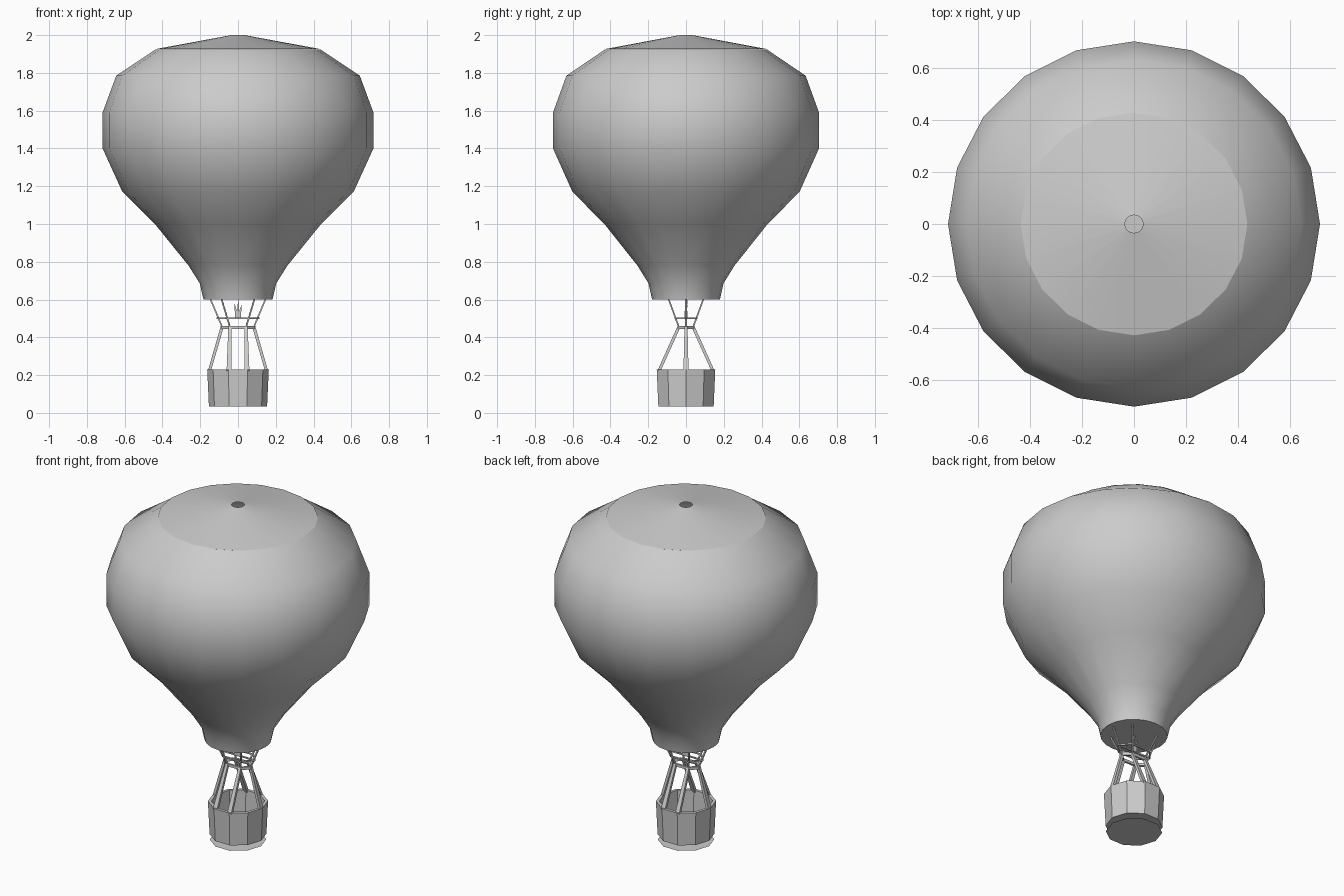
import bpy, bmesh, math
from mathutils import Vector

if "Cube" in bpy.data.objects:
    bpy.data.objects.remove(bpy.data.objects["Cube"])

grey = bpy.data.materials.new("light_grey")
grey.diffuse_color = (0.6, 0.6, 0.6, 1)
grey.use_nodes = True
grey.node_tree.nodes["Principled BSDF"].inputs["Base Color"].default_value = grey.diffuse_color


def finish(name, bm, smooth=False, recalc=True):
    if recalc:
        bmesh.ops.recalc_face_normals(bm, faces=bm.faces)
    for f in bm.faces:
        f.smooth = smooth and len(f.verts) == 4
    mesh = bpy.data.meshes.new(name)
    bm.to_mesh(mesh)
    bm.free()
    mesh.materials.append(grey)
    ob = bpy.data.objects.new(name, mesh)
    bpy.context.collection.objects.link(ob)
    return ob


def lathe(name, profile, sides, sy=1.0, smooth=False, cap_first=False, cap_last=False):
    """Spin (radius, z) points, listed from bottom outside, around z."""
    bm = bmesh.new()
    rings = []
    for r, z in profile:
        rings.append([bm.verts.new((r * math.cos(a), r * sy * math.sin(a), z))
                      for a in (2 * math.pi * i / sides for i in range(sides))])
    for lo, hi in zip(rings, rings[1:]):
        for i in range(sides):
            j = (i + 1) % sides
            bm.faces.new((lo[i], lo[j], hi[j], hi[i]))
    if cap_first:
        bm.faces.new(rings[0][::-1])
    if cap_last:
        bm.faces.new(rings[-1])
    return finish(name, bm, smooth, recalc=False)


def beam(bm, p, q, side, w0, w1, t):
    """Tapered bar from p to q; widths run along side, t is the thickness."""
    p, q, side = Vector(p), Vector(q), Vector(side).normalized()
    n = (q - p).cross(side).normalized() * t / 2
    ends = []
    for c, w in ((p, w0), (q, w1)):
        s = side * w / 2
        ends.append([bm.verts.new(c + d) for d in (-s - n, s - n, s + n, -s + n)])
    a, b = ends
    bm.faces.new(a[::-1])
    bm.faces.new(b)
    for i in range(4):
        j = (i + 1) % 4
        bm.faces.new((a[i], a[j], b[j], b[i]))


# Envelope with closed mouth
lathe("envelope", [(0.183, 0.60), (0.202, 0.685), (0.262, 0.78), (0.44, 1.0),
                   (0.612, 1.17), (0.717, 1.40), (0.717, 1.59), (0.645, 1.785),
                   (0.435, 1.925)], 20, 0.982, True, cap_first=True)

# Crown panel with a vent hole
lathe("crown_panel", [(0.437, 1.926), (0.035, 2.0)], 20, 0.982, True)

# Basket walls, rim and inner floor; thin base sheet below
lathe("basket", [(0.154, 0.033), (0.163, 0.23), (0.145, 0.23), (0.138, 0.045)],
      10, cap_first=True, cap_last=True)
bm = bmesh.new()
bm.faces.new([bm.verts.new((0.153 * math.cos(a), 0.153 * math.sin(a), 0))
              for a in (math.pi * i / 5 for i in range(10))][::-1])
finish("basket_base_sheet", bm, recalc=False)


# Six attachment points: two on the x axis, four in the corners
def six(x, cx, cy, z):
    return [(x, 0, z), (cx, cy, z), (-cx, cy, z), (-x, 0, z), (-cx, -cy, z), (cx, -cy, z)]


sides = [(0, 1, 0), (1, 0, 0), (1, 0, 0)] * 2

# Uprights from the basket rim to the load frame
bm = bmesh.new()
for p, q, s in zip(six(0.152, 0.047, 0.144, 0.22), six(0.084, 0.043, 0.038, 0.455), sides):
    beam(bm, p, q, s, 0.027, 0.016, 0.016)
finish("basket_uprights", bm)

# Ropes from the load frame into the mouth
bm = bmesh.new()
for p, q, s in zip(six(0.084, 0.043, 0.038, 0.455), six(0.147, 0.088, 0.093, 0.605), sides):
    beam(bm, p, q, s, 0.008, 0.008, 0.008)
finish("mouth_ropes", bm)

# Load frame and upper burner frame
for name, pts, t, h in (("load_frame", six(0.088, 0.045, 0.04, 0.452), 0.012, 0.016),
                        ("burner_frame", six(0.112, 0.062, 0.056, 0.502), 0.008, 0.008)):
    bm = bmesh.new()
    for p, q in zip(pts, pts[1:] + pts[:1]):
        beam(bm, p, q, (0, 0, 1), h, h, t)
    finish(name, bm)

# Burner: cross bar, body and three flame tips
bm = bmesh.new()
beam(bm, (-0.11, 0, 0.502), (0.11, 0, 0.502), (0, 1, 0), 0.008, 0.008, 0.008)
beam(bm, (0, 0, 0.50), (0, 0, 0.54), (1, 0, 0), 0.034, 0.034, 0.014)
finish("burner", bm)
bm = bmesh.new()
for x, tip, z in ((-0.011, -0.018, 0.575), (0, 0.002, 0.598), (0.011, 0.019, 0.57)):
    beam(bm, (x, 0, 0.535), (tip, 0.004, z), (1, 0, 0), 0.012, 0.002, 0.008)
finish("burner_flame", bm)
